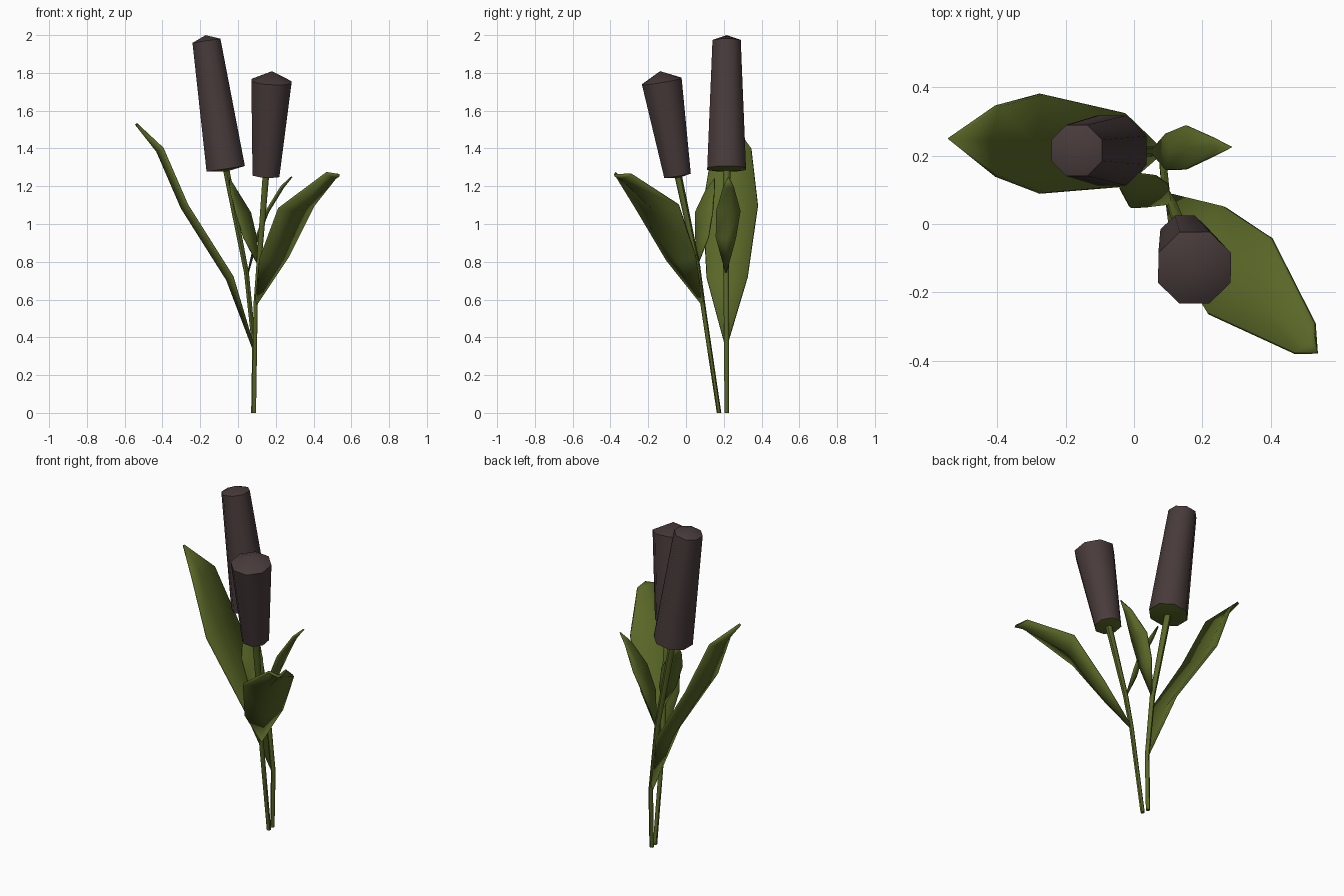
import bpy, bmesh, math
from mathutils import Vector

if "Cube" in bpy.data.objects:
    bpy.data.objects.remove(bpy.data.objects["Cube"])


def material(name, rgb):
    m = bpy.data.materials.new(name)
    m.diffuse_color = (*rgb, 1)
    m.use_nodes = True
    m.node_tree.nodes["Principled BSDF"].inputs["Base Color"].default_value = m.diffuse_color
    return m


GREEN = material("leaf green", (0.10, 0.135, 0.02))
BROWN = material("dark brown", (0.065, 0.043, 0.043))


def finish(name, bm, mats, angle):
    bmesh.ops.recalc_face_normals(bm, faces=bm.faces)
    me = bpy.data.meshes.new(name)
    bm.to_mesh(me)
    bm.free()
    for m in mats:
        me.materials.append(m)
    ob = bpy.data.objects.new(name, me)
    bpy.context.collection.objects.link(ob)
    bpy.ops.object.select_all(action='DESELECT')
    ob.select_set(True)
    bpy.context.view_layer.objects.active = ob
    bpy.ops.object.shade_smooth_by_angle(angle=math.radians(angle))
    return ob


def ring(bm, centre, radius, sides, axis=Vector((0, 0, 1))):
    q = Vector((0, 0, 1)).rotation_difference(axis)
    return [bm.verts.new(Vector(centre) + q @ Vector((radius * math.cos(a), radius * math.sin(a), 0)))
            for a in [2 * math.pi * (i + 0.5) / sides for i in range(sides)]]


def bridge(bm, r0, r1):
    n = len(r0)
    return [bm.faces.new((r0[i], r0[(i + 1) % n], r1[(i + 1) % n], r1[i])) for i in range(n)]


# Stem: horizontal rings swept along a path of (x, y, z, radius)
def stem(name, path):
    bm = bmesh.new()
    rings = [ring(bm, p[:3], p[3], 6) for p in path]
    for a, b in zip(rings, rings[1:]):
        bridge(bm, a, b)
    bm.faces.new(rings[0])
    bm.faces.new(rings[-1])
    finish(name, bm, [GREEN], 60)


# Seed head: tapered cylinder with green underside and shallow pointed top
def head(name, bottom, top, r0, r1, apex):
    bm = bmesh.new()
    bottom, top = Vector(bottom), Vector(top)
    axis = (top - bottom).normalized()
    low, high = ring(bm, bottom, r0, 8, axis), ring(bm, top, r1, 8, axis)
    bridge(bm, low, high)
    tip = bm.verts.new(top + axis * apex)
    under = bm.verts.new(bottom - axis * 0.015)
    for i in range(8):
        j = (i + 1) % 8
        bm.faces.new((high[i], high[j], tip))
        bm.faces.new((low[j], low[i], under)).material_index = 1
    finish(name, bm, [BROWN, GREEN], 45)


# Leaf: cross rows of two edge points, with a midrib sunk by `fold`
def leaf(name, base, tip, rows, fold, thickness):
    bm = bmesh.new()
    b, t = bm.verts.new(base), bm.verts.new(tip)
    out = Vector(tip) - Vector(base)
    prev = None
    for e0, e1 in rows:
        e0, e1 = Vector(e0), Vector(e1)
        down = out.cross(e1 - e0).normalized()
        down *= -fold if down.z > 0 else fold
        row = [bm.verts.new(p) for p in (e0, (e0 + e1) / 2 + down, e1)]
        for i in (0, 1):
            if prev is None:
                bm.faces.new((b, row[i + 1], row[i]))
            else:
                bm.faces.new((prev[i], prev[i + 1], row[i + 1], row[i]))
        prev = row
    for i in (0, 1):
        bm.faces.new((prev[i], prev[i + 1], t))
    ob = finish(name, bm, [GREEN], 40)
    s = ob.modifiers.new("thickness", 'SOLIDIFY')
    s.thickness, s.offset = thickness, 0


stem("tall_stem", [(0.08, 0.215, 0, 0.012), (0.086, 0.215, 0.34, 0.013),
                   (0.045, 0.212, 0.74, 0.015), (-0.063, 0.215, 1.29, 0.02)])
stem("short_stem", [(0.085, 0.175, 0, 0.012), (0.093, 0.09, 0.57, 0.013),
                    (0.11, 0.06, 0.78, 0.015), (0.147, -0.04, 1.25, 0.02)])
head("tall_head", (-0.065, 0.215, 1.292), (-0.167, 0.215, 1.97), 0.111, 0.081, 0.03)
head("short_head", (0.148, -0.045, 1.257), (0.177, -0.128, 1.755), 0.077, 0.115, 0.055)

leaf("large_left_leaf", (0.085, 0.212, 0.335), (-0.54, 0.25, 1.53),
     [((-0.03, 0.11, 0.72), (-0.03, 0.325, 0.72)),
      ((-0.27, 0.09, 1.1), (-0.27, 0.38, 1.1)),
      ((-0.40, 0.14, 1.4), (-0.40, 0.345, 1.4))], 0.03, 0.014)
leaf("large_right_leaf", (0.093, 0.09, 0.57), (0.537, -0.377, 1.258),
     [((0.265, 0.05, 0.83), (0.115, -0.1, 0.81)),
      ((0.40, -0.04, 1.1), (0.215, -0.26, 1.08)),
      ((0.527, -0.29, 1.262), (0.47, -0.377, 1.27))], 0.03, 0.014)
leaf("small_right_leaf", (0.05, 0.212, 0.73), (0.285, 0.225, 1.25),
     [((0.095, 0.158, 0.93), (0.095, 0.265, 0.93)),
      ((0.15, 0.16, 1.07), (0.15, 0.288, 1.07)),
      ((0.23, 0.198, 1.2), (0.23, 0.252, 1.2))], 0.012, 0.008)
leaf("small_left_leaf", (0.108, 0.06, 0.78), (-0.045, 0.152, 1.24),
     [((0.03, 0.05, 0.93), (0.098, 0.118, 0.93)),
      ((-0.01, 0.048, 1.06), (0.067, 0.14, 1.06)),
      ((-0.038, 0.1, 1.17), (0.005, 0.148, 1.16))], 0.012, 0.008)
